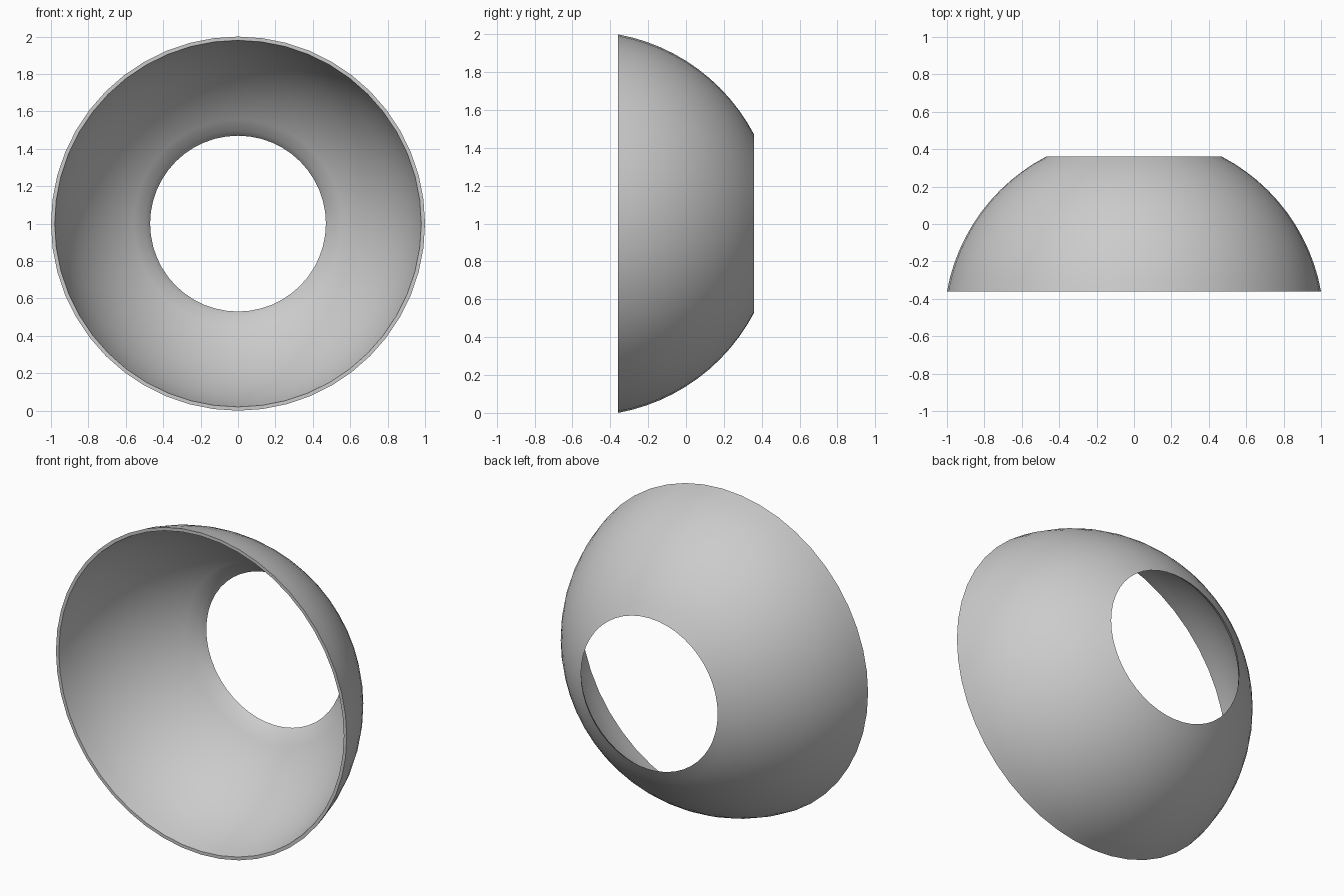
import bpy, bmesh, math

if "Cube" in bpy.data.objects:
    bpy.data.objects.remove(bpy.data.objects["Cube"])

SEG = 48          # steps around the ring
RINGS = 12        # steps along the dome
CY = -0.54        # sphere centre on the y axis

grey = bpy.data.materials.new("light grey")
grey.diffuse_color = (0.6, 0.6, 0.6, 1)
grey.use_nodes = True
grey.node_tree.nodes["Principled BSDF"].inputs["Base Color"].default_value = grey.diffuse_color


def arc(r0, y0, r1, y1):
    """Points on a circle about (0, CY) from one (radius, y) to another."""
    a0, a1 = math.atan2(y0 - CY, r0), math.atan2(y1 - CY, r1)
    d0, d1 = math.hypot(r0, y0 - CY), math.hypot(r1, y1 - CY)
    pts = []
    for i in range(RINGS + 1):
        t = i / RINGS
        a, d = a0 + (a1 - a0) * t, d0 + (d1 - d0) * t
        pts.append((d * math.cos(a), CY + d * math.sin(a)))
    return pts


# closed wall section: outer dome, bevelled back rim, inner dome, flat front rim
section = arc(1.0, -0.36, 0.47, 0.36) + arc(0.495, 0.325, 0.98, -0.36)

bm = bmesh.new()
loops = []
for r, y in section:
    loops.append([bm.verts.new((r * math.cos(2 * math.pi * k / SEG), y,
                                1 + r * math.sin(2 * math.pi * k / SEG)))
                  for k in range(SEG)])
for i, a in enumerate(loops):
    b = loops[(i + 1) % len(loops)]
    for k in range(SEG):
        n = (k + 1) % SEG
        bm.faces.new((a[k], a[n], b[n], b[k]))
bmesh.ops.recalc_face_normals(bm, faces=bm.faces)

mesh = bpy.data.meshes.new("dome_shell")
bm.to_mesh(mesh)
bm.free()
mesh.materials.append(grey)
shell = bpy.data.objects.new("dome_shell", mesh)
bpy.context.collection.objects.link(shell)

# smooth domes with crisp rims
bpy.context.view_layer.objects.active = shell
shell.select_set(True)
bpy.ops.object.shade_smooth_by_angle(angle=math.radians(30))
